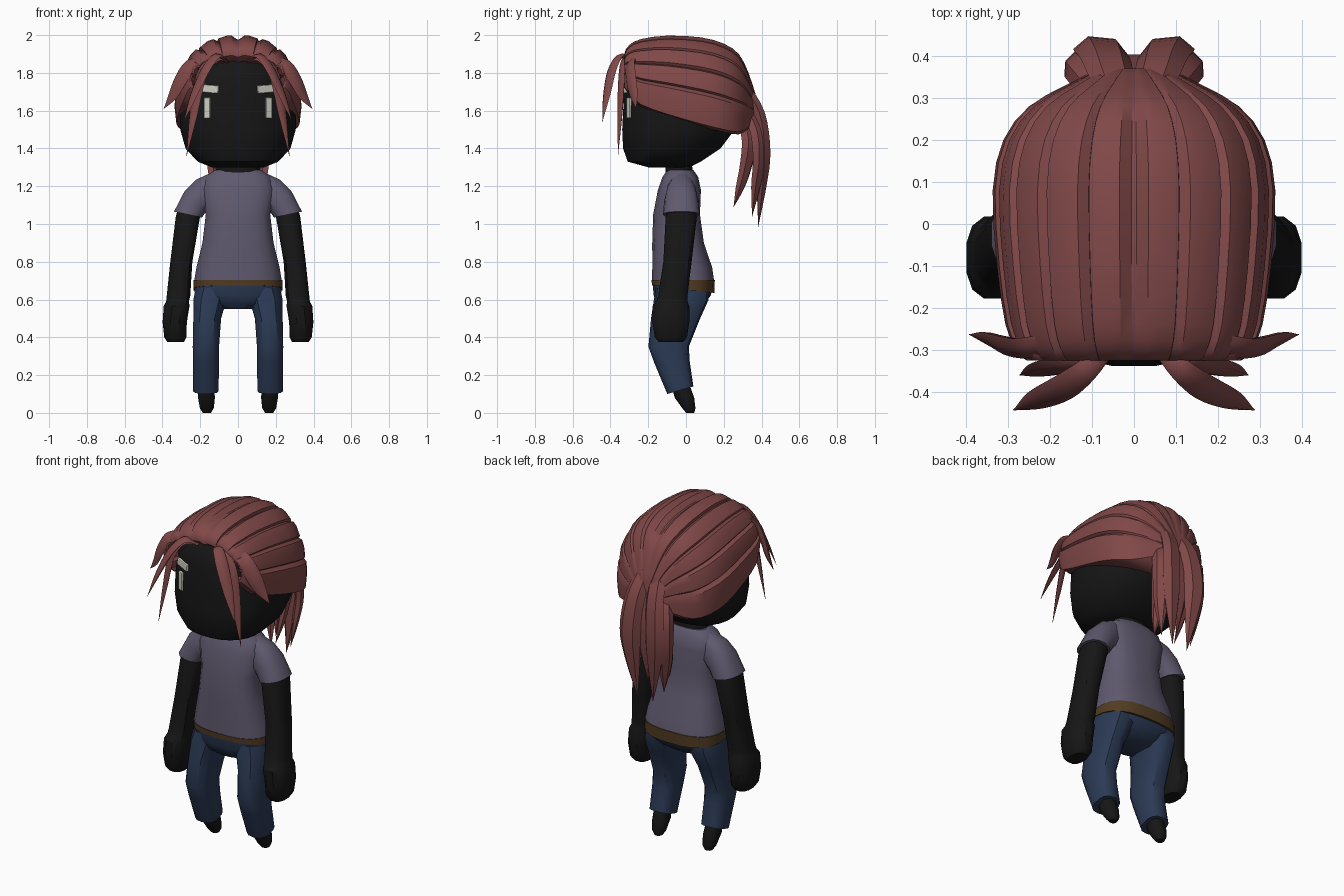
import bpy, bmesh, math
from mathutils import Vector

if "Cube" in bpy.data.objects:
    bpy.data.objects.remove(bpy.data.objects["Cube"])


def material(name, rgb):
    m = bpy.data.materials.new(name)
    m.diffuse_color = (*rgb, 1)
    m.use_nodes = True
    m.node_tree.nodes["Principled BSDF"].inputs["Base Color"].default_value = m.diffuse_color
    return m


HAIR = material("auburn", (0.22, 0.065, 0.065))
BLACK = material("black", (0.008, 0.008, 0.008))
SHIRT = material("dusty violet", (0.115, 0.10, 0.155))
DENIM = material("denim blue", (0.024, 0.042, 0.09))
BELT = material("belt brown", (0.085, 0.045, 0.016))
WHITE = material("off white", (0.62, 0.62, 0.56))


def finish(name, bm, mat, mirror=False, angle=35):
    bmesh.ops.recalc_face_normals(bm, faces=bm.faces[:])
    me = bpy.data.meshes.new(name)
    bm.to_mesh(me)
    bm.free()
    ob = bpy.data.objects.new(name, me)
    bpy.context.collection.objects.link(ob)
    me.materials.append(mat)
    if mirror:
        ob.modifiers.new("mirror", 'MIRROR')
    bpy.ops.object.select_all(action='DESELECT')
    ob.select_set(True)
    bpy.context.view_layer.objects.active = ob
    bpy.ops.object.shade_smooth_by_angle(angle=math.radians(angle))
    return ob


def skin(bm, loops, cap_start=True, cap_end=True):
    """Bridge closed loops of points into a tube."""
    rows = [[bm.verts.new(p) for p in loop] for loop in loops]
    n = len(rows[0])
    for a, b in zip(rows, rows[1:]):
        for i in range(n):
            j = (i + 1) % n
            bm.faces.new((a[i], a[j], b[j], b[i]))
    if cap_start:
        bm.faces.new(rows[0])
    if cap_end:
        bm.faces.new(rows[-1])


def loft(name, rings, mat, n=16, power=2.3, mirror=False):
    """Rings: x, y, z, half width, half depth, [roll about y, pitch about x in degrees]."""
    loops = []
    for x, y, z, rx, ry, *tilt in rings:
        roll, pitch = [math.radians(t) for t in (tilt + [0, 0])[:2]]
        u = Vector((math.cos(roll), 0, math.sin(roll)))
        v = Vector((0, math.cos(pitch), math.sin(pitch)))
        loop = []
        for i in range(n):
            a = 2 * math.pi * (i + 0.5) / n
            c, s = math.cos(a), math.sin(a)
            c = math.copysign(abs(c) ** (2 / power), c)
            s = math.copysign(abs(s) ** (2 / power), s)
            loop.append(Vector((x, y, z)) + u * c * rx + v * s * ry)
        loops.append(loop)
    bm = bmesh.new()
    skin(bm, loops)
    return finish(name, bm, mat, mirror)


def spline(pts, steps):
    """Sample a smooth curve through tuples of any length."""
    p = [Vector(q) for q in pts]
    p = [p[0]] + p + [p[-1]]
    out = []
    for i in range(1, len(p) - 2):
        a, b, c, d = p[i - 1:i + 3]
        for k in range(steps):
            t = k / steps
            out.append(0.5 * (2 * b + (c - a) * t + (2 * a - 5 * b + 4 * c - d) * t * t
                              + (3 * b - a - 3 * c + d) * t ** 3))
    return out + [p[-1]]


def strand(name, pts, side, flat=0.4, mirror=True):
    """Tapered lock of hair; points are x, y, z, half width."""
    path = spline([q[:3] for q in pts], 4)
    width = [w[0] for w in spline([(q[3], 0) for q in pts], 4)]
    loops = []
    for i, p in enumerate(path):
        t = (path[min(i + 1, len(path) - 1)] - path[max(i - 1, 0)]).normalized()
        nrm = t.cross(Vector(side)).normalized()
        u = nrm.cross(t)
        w = max(width[i], 0.001)
        loops.append([p + u * w * math.cos(a) + nrm * w * flat * math.sin(a)
                      for a in [k * math.pi / 3 for k in range(6)]])
    bm = bmesh.new()
    skin(bm, loops)
    return finish(name, bm, HAIR, mirror)


# Head and neck
loft("head", [(0, -.09, 1.30, .14, .11), (0, -.115, 1.33, .215, .195),
              (0, -.075, 1.40, .28, .26), (0, -.04, 1.50, .308, .30),
              (0, -.022, 1.62, .31, .312), (0, -.025, 1.75, .29, .305),
              (0, -.035, 1.83, .25, .275), (0, -.045, 1.87, .17, .225)], BLACK, 24)
loft("neck", [(0, -.035, 1.24, .12, .075), (0, -.04, 1.35, .11, .07)], BLACK)

# Eyes and brows: thin plates following the face
for name, loc, size, tilt in (("eye", (.163, -.302, 1.615), (.038, .016, .11), 0),
                              ("brow", (.15, -.303, 1.715), (.105, .016, .042), 4)):
    bpy.ops.mesh.primitive_cube_add(size=1)
    ob = bpy.context.object
    ob.name = name
    ob.scale = size
    ob.location = loc
    ob.rotation_euler = (0, math.radians(-tilt), math.radians(25))
    bpy.ops.object.transform_apply(location=True, rotation=True, scale=True)
    ob.data.materials.append(WHITE)
    bev = ob.modifiers.new("bevel", 'BEVEL')
    bev.width, bev.segments = 0.006, 2
    ob.modifiers.new("mirror", 'MIRROR')

# Swept-back hair: y stations of half width, base height and top height
stations = spline([(-.22, .22, 1.74, 1.84), (-.31, .235, 1.755, 1.875),
                   (-.325, .25, 1.755, 1.905), (-.30, .275, 1.735, 1.945),
                   (-.24, .30, 1.69, 1.975), (-.10, .32, 1.65, 1.993),
                   (.08, .33, 1.605, 1.983), (.20, .305, 1.575, 1.95),
                   (.28, .245, 1.555, 1.895), (.33, .16, 1.56, 1.80),
                   (.37, .08, 1.56, 1.68)], 2)
edges = [0, 16, 36, 56, 76, 100]
half = []
for lo, hi in zip(edges, edges[1:]):        # each lock is a raised, stepped strip
    half += [(lo + .5, .955), (lo + 4, 1.015), ((lo + hi) / 2, 1.02), (hi - .5, 1.0)]
half.append((104, .85))
section = [(-a, s) for a, s in reversed(half)] + half
bm = bmesh.new()
rows = []
for y, a, base, top in stations:
    row = []
    for ang, s in section:
        sn, cs = math.sin(math.radians(ang)), math.cos(math.radians(ang))
        row.append(bm.verts.new((a * s * math.copysign(abs(sn) ** .85, sn), y,
                                 base + (top - base) * s * math.copysign(abs(cs) ** .9, cs))))
    rows.append(row)
for r0, r1 in zip(rows, rows[1:]):
    for i in range(len(section) - 1):
        bm.faces.new((r0[i], r0[i + 1], r1[i + 1], r1[i]))
    if r0[0].co.y > 0:                       # underside near the ponytail
        bm.faces.new((r0[-1], r0[0], r1[0], r1[-1]))
bm.faces.new(rows[-1])
finish("hair_cap", bm, HAIR, angle=30)

# Fringe locks
strand("fringe_front", [(.06, -.29, 1.86, .02), (.11, -.345, 1.89, .028), (.17, -.39, 1.82, .034),
                        (.235, -.42, 1.68, .026), (.287, -.443, 1.54, 0)], (.6, .7, .2))
strand("fringe_inner", [(.06, -.29, 1.86, .02), (.13, -.325, 1.87, .028), (.195, -.34, 1.78, .032),
                        (.235, -.35, 1.58, .024), (.272, -.36, 1.36, 0)], (.8, .5, .3))
strand("fringe_side", [(.15, -.27, 1.88, .03), (.25, -.295, 1.84, .04), (.305, -.29, 1.76, .042),
                       (.345, -.275, 1.68, .03), (.393, -.263, 1.61, 0)], (.5, .5, .5))

# Ponytail locks
strand("ponytail_main", [(.04, .31, 1.72, .05), (.065, .385, 1.58, .06), (.08, .41, 1.38, .065),
                         (.07, .40, 1.2, .045), (.05, .382, .985, 0)], (1, .1, 0), .6)
strand("ponytail_outer", [(.06, .30, 1.64, .045), (.115, .375, 1.50, .055), (.13, .39, 1.35, .05),
                          (.12, .37, 1.2, .035), (.10, .35, 1.04, 0)], (.7, -.7, 0), .5)
strand("ponytail_inner", [(.05, .29, 1.60, .045), (.095, .335, 1.45, .05), (.09, .315, 1.3, .04),
                          (.08, .285, 1.19, .028), (.07, .252, 1.09, 0)], (.6, -.8, 0), .6)
strand("ponytail_centre", [(0, .31, 1.68, .05), (0, .37, 1.5, .06), (0, .375, 1.3, .05),
                           (0, .355, 1.08, 0)], (1, 0, 0), .5, False)

# Shirt and sleeves
loft("shirt", [(0, -.015, .695, .235, .166), (0, -.02, .77, .222, .16), (0, -.042, .90, .19, .138),
               (0, -.05, 1.05, .172, .125), (0, -.035, 1.18, .20, .115),
               (0, -.03, 1.25, .175, .095), (0, -.03, 1.285, .125, .07)], SHIRT, 20, 2.7)
loft("sleeve", [(.125, -.025, 1.185, .088, .065, 70), (.175, -.025, 1.165, .086, .08, 55),
                (.222, -.025, 1.125, .08, .09, 40), (.265, -.025, 1.05, .077, .098, 12)],
     SHIRT, 14, 2.4, True)

# Arms with mitten hands
loft("arm", [(.26, -.025, 1.10, .055, .07), (.265, -.025, 1.04, .066, .085),
             (.30, -.045, .80, .06, .077), (.315, -.07, .62, .064, .08),
             (.32, -.075, .59, .062, .085), (.325, -.08, .565, .07, .10),
             (.335, -.08, .48, .066, .10), (.332, -.08, .40, .06, .088),
             (.33, -.08, .375, .045, .065)], BLACK, 12, 2.5, True)

# Belt, trousers and feet
loft("belt", [(0, -.015, .655, .238, .168, 0, -7), (0, -.015, .704, .238, .169)], BELT, 20, 2.7)
loft("hips", [(0, -.015, .68, .234, .163), (0, -.02, .62, .23, .152),
              (0, -.03, .58, .17, .125), (0, -.035, .55, .10, .09)], DENIM, 20, 2.7)
loft("trouser_leg", [(.13, -.02, .66, .095, .14), (.148, -.025, .60, .09, .145),
                     (.163, -.055, .50, .075, .13), (.17, -.092, .35, .071, .107),
                     (.17, -.075, .27, .07, .095), (.17, -.03, .12, .069, .072, 0, 16)],
     DENIM, 14, 2.6, True)
loft("foot", [(.17, -.03, .15, .045, .05), (.167, -.008, .08, .046, .053),
              (.165, .015, .025, .038, .036), (.165, .022, 0, .022, .022)], BLACK, 12, 2.3, True)
